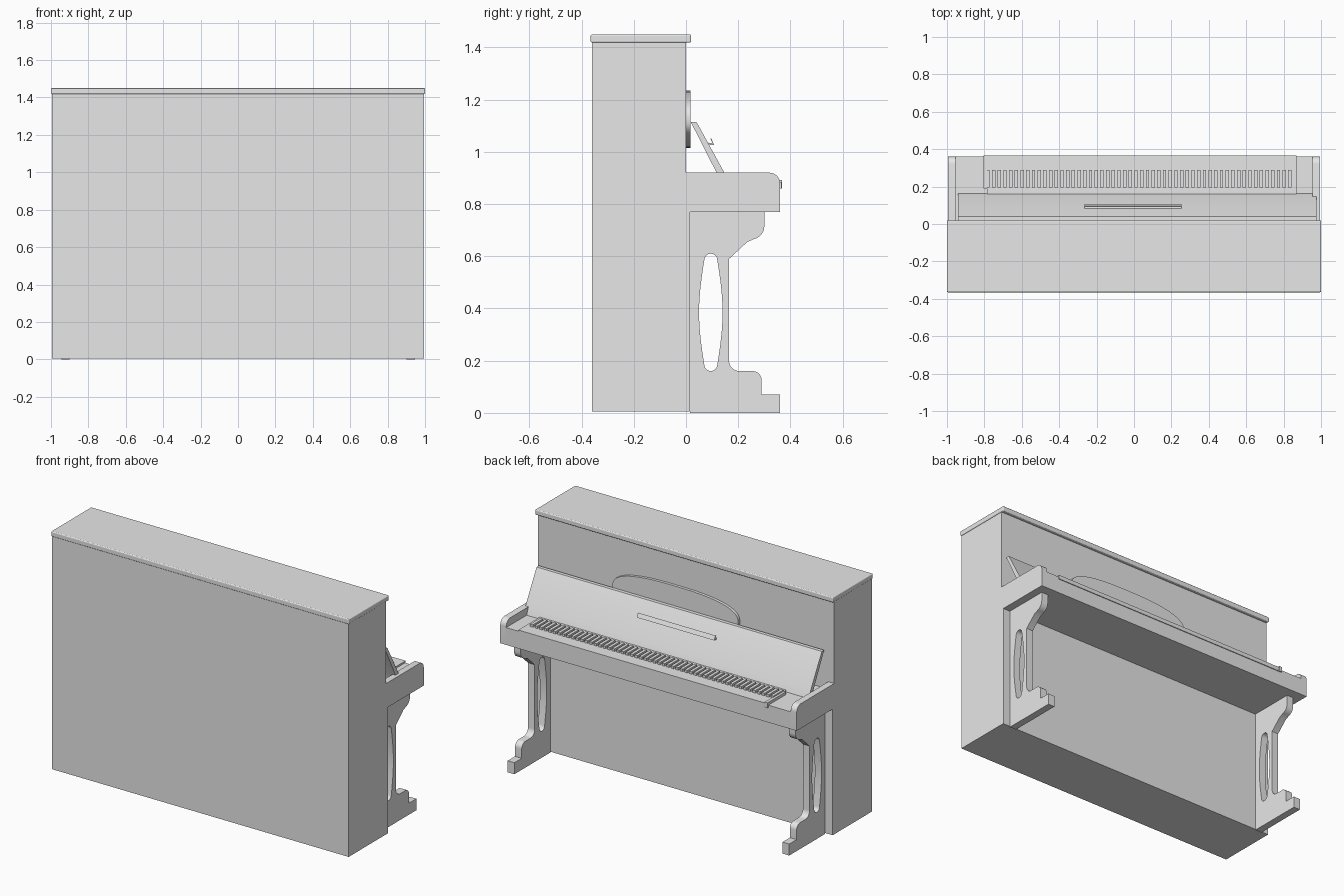
import bpy, bmesh, math
from mathutils import Matrix, Vector

cube = bpy.data.objects.get("Cube")
if cube:
    bpy.data.objects.remove(cube, do_unlink=True)

grey = bpy.data.materials.new("plain_grey")
grey.use_nodes = True
grey.diffuse_color = (0.8, 0.8, 0.8, 1)
grey.node_tree.nodes["Principled BSDF"].inputs["Base Color"].default_value = (0.8, 0.8, 0.8, 1)

# Local (x, y, z) to world axes for side and front profiles
SIDE = Matrix(((0, 0, 1, 0), (1, 0, 0, 0), (0, 1, 0, 0), (0, 0, 0, 1)))
FRONT = Matrix(((1, 0, 0, 0), (0, 0, -1, 0), (0, 1, 0, 0), (0, 0, 0, 1)))


def boxes(name, spans, bevel=0):
    """One object made of boxes, each given as x, y and z ranges."""
    bm = bmesh.new()
    for span in spans:
        verts = bmesh.ops.create_cube(bm, size=1)["verts"]
        for v in verts:
            v.co = Vector([(a + b) / 2 + c * (b - a) for c, (a, b) in zip(v.co, span)])
    mesh = bpy.data.meshes.new(name)
    bm.to_mesh(mesh)
    bm.free()
    mesh.materials.append(grey)
    obj = bpy.data.objects.new(name, mesh)
    bpy.context.collection.objects.link(obj)
    if bevel:
        mod = obj.modifiers.new("rounded_edges", "BEVEL")
        mod.width, mod.segments = bevel, 3
    return obj


def plate(name, loops, axes, lo, hi):
    """Extrude closed outlines, inner ones as holes, between lo and hi."""
    curve = bpy.data.curves.new(name, "CURVE")
    curve.dimensions = "2D"
    curve.fill_mode = "BOTH"
    curve.extrude = (hi - lo) / 2
    for loop in loops:
        spline = curve.splines.new("POLY")
        spline.points.add(len(loop) - 1)
        for p, (u, v) in zip(spline.points, loop):
            p.co = (u, v, 0, 1)
        spline.use_cyclic_u = True
    obj = bpy.data.objects.new(name, curve)
    bpy.context.collection.objects.link(obj)
    curve.materials.append(grey)
    bpy.ops.object.select_all(action="DESELECT")
    bpy.context.view_layer.objects.active = obj
    obj.select_set(True)
    bpy.ops.object.convert(target="MESH")
    obj = bpy.context.object
    obj.data.transform(axes @ Matrix.Translation((0, 0, (lo + hi) / 2)))
    bm = bmesh.new()
    bm.from_mesh(obj.data)
    bmesh.ops.remove_doubles(bm, verts=bm.verts, dist=1e-5)
    bmesh.ops.recalc_face_normals(bm, faces=bm.faces)
    bm.to_mesh(obj.data)
    bm.free()
    bpy.ops.object.shade_smooth_by_angle(angle=math.radians(30))
    return obj


def arc(cx, cy, r, start, end, n=8):
    angles = [math.radians(start + (end - start) * i / n) for i in range(n + 1)]
    return [(cx + r * math.cos(a), cy + r * math.sin(a)) for a in angles]


# Cabinet and overhanging lid
boxes("cabinet", [((-0.995, 0.995), (-0.36, 0), (0.005, 1.42))])
boxes("knee_panel", [((-0.995, 0.995), (0, 0.015), (0.005, 0.77))])
boxes("lid", [((-1, 1), (-0.365, 0.02), (1.418, 1.45))], 0.006)

# Key bed, with the key slab let into it
boxes("key_bed", [((-0.96, 0.96), (0, 0.36), (0.77, 0.875))])
boxes("white_keys", [((-0.785, 0.87), (0.12, 0.365), (0.86, 0.885))])
boxes("key_strip", [((-0.805, -0.785), (0.19, 0.367), (0.86, 0.892))])
count, first, last = 54, -0.79, 0.855
pitch = (last - first) / count
boxes("black_keys", [((first + i * pitch, first + i * pitch + 0.018), (0.195, 0.29), (0.88, 0.9))
                     for i in range(count)])

# Outlines of the cheek and the leg with its oval opening
cheek = [(0, 0.77), (0.36, 0.77)] + arc(0.32, 0.88, 0.04, 0, 90) + [(0, 0.92)]
leg = ([(0.015, 0.07), (0.29, 0.07)] + arc(0.255, 0.125, 0.035, 0, 90)
       + arc(0.205, 0.2, 0.04, 270, 180) + [(0.165, 0.59), (0.235, 0.655)]
       + arc(0.25, 0.715, 0.05, -75, 0) + [(0.3, 0.77), (0.015, 0.77)])
right_edge = [(0.12 + 0.02 * math.cos(t * math.pi / 2), 0.385 + 0.2 * t)
              for t in [i / 8 - 1 for i in range(17)]]
opening = right_edge + arc(0.095, 0.585, 0.025, 0, 180) \
    + [(0.19 - y, z) for y, z in reversed(right_edge)] + arc(0.095, 0.185, 0.025, 180, 360)
opening = [p for i, p in enumerate(opening) if math.dist(p, opening[i - 1]) > 1e-4]

# Matching supports at both ends
for side, sign in (("left", 1), ("right", -1)):
    def span(a, b):
        return tuple(sorted((sign * a, sign * b)))
    plate(side + "_cheek", [cheek], SIDE, *span(0.955, 0.995))
    plate(side + "_leg", [leg, opening], SIDE, *span(0.9, 0.945))
    boxes(side + "_foot", [(span(0.9, 0.945), (0.015, 0.36), (0, 0.07))])

# Open fallboard and its small music ledge
fallboard = [(0.117, 0.92), (0.13, 0.87), (0.165, 0.87), (0.147, 0.92), (0.04, 1.115), (0.018, 1.115)]
plate("fallboard", [fallboard], SIDE, -0.94, 0.975)
ledge = [(0.086, 1.025), (0.108, 1.027), (0.096, 1.052), (0.093, 1.05), (0.102, 1.033), (0.083, 1.035)]
plate("music_ledge", [ledge], SIDE, -0.265, 0.255)


# Rounded ornamental panel behind the fallboard
def power(v):
    return math.copysign(abs(v) ** (2 / 2.6), v)


oval = [(0.06 + 0.422 * power(math.cos(a)), 1.125 + 0.11 * power(math.sin(a)))
        for a in [math.tau * i / 64 for i in range(64)]]
plate("music_panel", [oval], FRONT, -0.017, 0)
